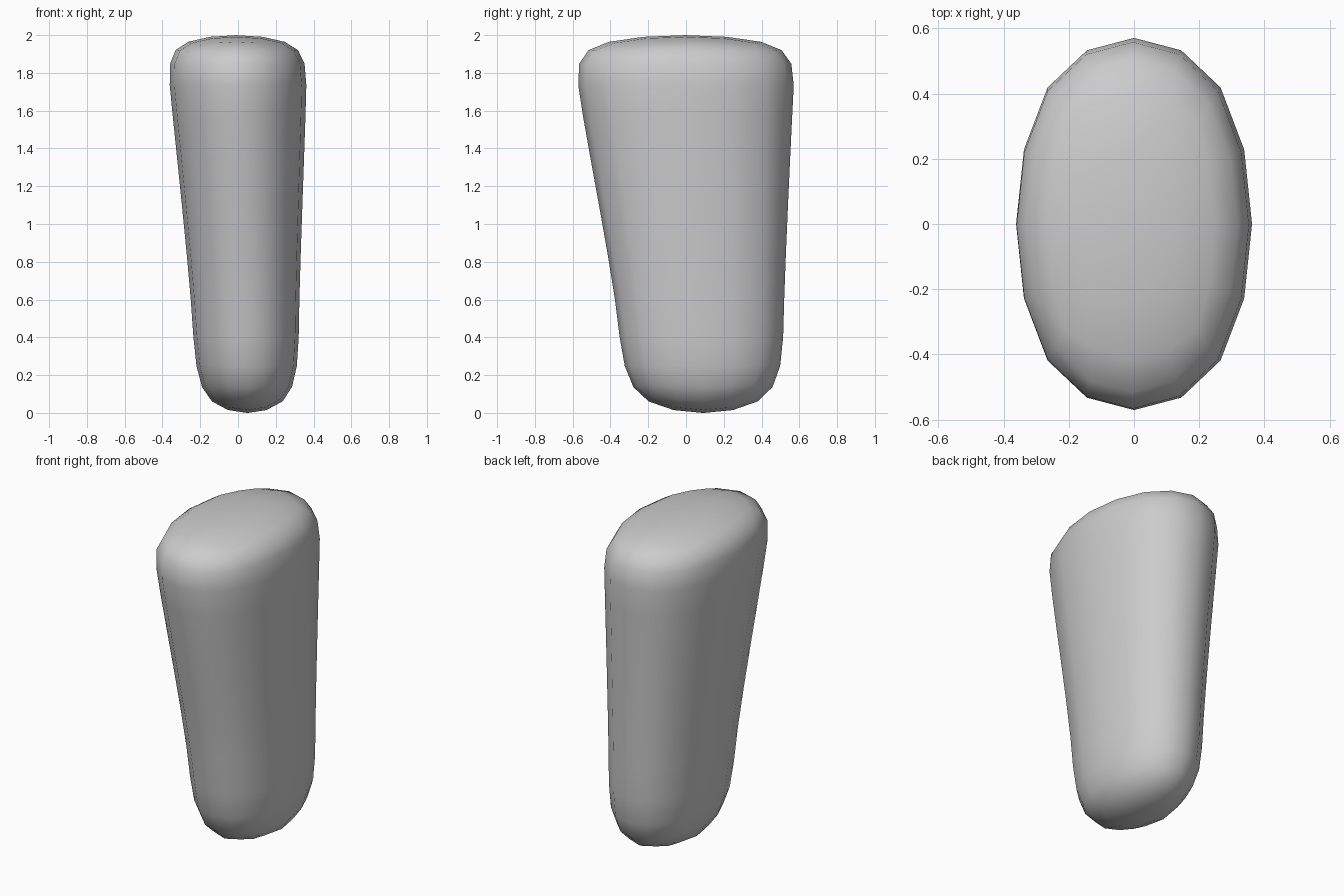
import bpy, bmesh

if "Cube" in bpy.data.objects:
    bpy.data.objects.remove(bpy.data.objects["Cube"])

# Cage rings from bottom to top: centre x, centre y, half width, half depth, z
RINGS = [
    (0.050, 0.092, 0.290, 0.447, -0.032),
    (0.043, 0.085, 0.292, 0.454, 0.488),
    (0.001, -0.006, 0.388, 0.613, 1.718),
    (-0.010, -0.005, 0.400, 0.630, 2.018),
]
CORNERS = [(-1, -1), (1, -1), (1, 1), (-1, 1)]

# Tapered block cage
bm = bmesh.new()
loops = [[bm.verts.new((cx + sx * w, cy + sy * d, z)) for sx, sy in CORNERS]
         for cx, cy, w, d, z in RINGS]
for low, high in zip(loops, loops[1:]):
    for i in range(4):
        j = (i + 1) % 4
        bm.faces.new((low[i], low[j], high[j], high[i]))
bm.faces.new(loops[0][::-1])
bm.faces.new(loops[-1])
for f in bm.faces:
    f.smooth = True

mesh = bpy.data.meshes.new("tapered_body")
bm.to_mesh(mesh)
bm.free()
body = bpy.data.objects.new("tapered_body", mesh)
bpy.context.collection.objects.link(body)

# Rounding
sub = body.modifiers.new("rounding", 'SUBSURF')
sub.levels = sub.render_levels = 2
sub.use_limit_surface = False
